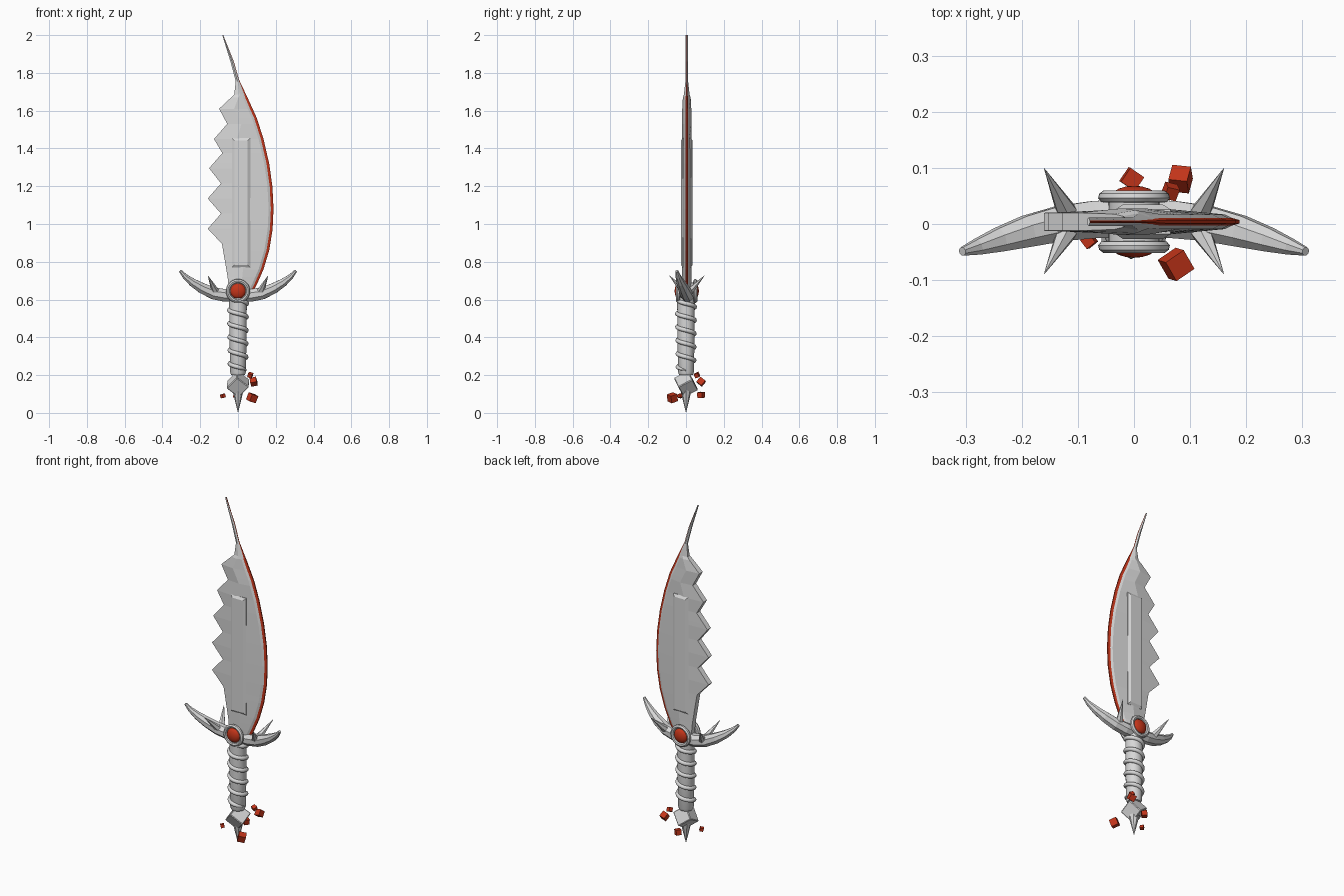
import bpy, bmesh, math
from mathutils import Vector, Euler

if "Cube" in bpy.data.objects:
    bpy.data.objects.remove(bpy.data.objects["Cube"])


def material(name, rgb):
    m = bpy.data.materials.new(name)
    m.use_nodes = True
    m.diffuse_color = (*rgb, 1)
    m.node_tree.nodes["Principled BSDF"].inputs["Base Color"].default_value = (*rgb, 1)
    return m


STEEL = material("pale steel", (0.68, 0.68, 0.68))
RED = material("deep red", (0.55, 0.035, 0.01))


def finish(name, bm, *mats, smooth=None):
    bmesh.ops.recalc_face_normals(bm, faces=bm.faces[:])
    mesh = bpy.data.meshes.new(name)
    bm.to_mesh(mesh)
    bm.free()
    ob = bpy.data.objects.new(name, mesh)
    bpy.context.collection.objects.link(ob)
    for m in mats:
        mesh.materials.append(m)
    if smooth:
        bpy.ops.object.select_all(action='DESELECT')
        ob.select_set(True)
        bpy.context.view_layer.objects.active = ob
        bpy.ops.object.shade_smooth_by_angle(angle=math.radians(smooth))
    return ob


def loft(name, rings, mats, rule=None, smooth=None):
    """Skin a list of equal rings of points and cap both ends."""
    bm = bmesh.new()
    loops = [[bm.verts.new(p) for p in r] for r in rings]
    n = len(loops[0])
    for a, b in zip(loops, loops[1:]):
        for i in range(n):
            f = bm.faces.new((a[i], a[(i + 1) % n], b[(i + 1) % n], b[i]))
            f.material_index = rule(i) if rule else 0
    bm.faces.new(loops[0])
    bm.faces.new(loops[-1])
    return finish(name, bm, *mats, smooth=smooth)


def lerp(points, z):
    for (x0, z0), (x1, z1) in zip(points, points[1:]):
        if z0 <= z <= z1:
            return x0 + (x1 - x0) * (z - z0) / (z1 - z0)
    return points[-1][0]


def spike(name, base, tip, radius, sides):
    base, tip = Vector(base), Vector(tip)
    d = tip - base
    bm = bmesh.new()
    bmesh.ops.create_cone(bm, cap_ends=True, segments=sides, radius1=radius,
                          radius2=0.0005, depth=d.length)
    rot = d.to_track_quat('Z', 'Y').to_matrix()
    for v in bm.verts:
        v.co = rot @ v.co + (base + tip) / 2
    return finish(name, bm, STEEL)


def block(name, centre, size, turn, mat, bevel=0):
    bm = bmesh.new()
    bmesh.ops.create_cube(bm, size=size)
    if bevel:
        bmesh.ops.bevel(bm, geom=bm.edges[:], offset=bevel, segments=1, affect='EDGES')
    rot = Euler(turn).to_matrix()
    for v in bm.verts:
        v.co = rot @ v.co + Vector(centre)
    return finish(name, bm, mat)


# Blade: serrated back on one side, curved red cutting edge on the other
serrated = [(-0.045, 0.62), (-0.055, 0.72), (-0.085, 0.895)]
for x, z in [(-0.16, 0.975), (-0.16, 1.135), (-0.153, 1.295), (-0.127, 1.45), (-0.10, 1.61)]:
    serrated += [(x, z), (x + (0.07 if z < 1.6 else 0.08), z + (0.08 if z < 1.6 else 0.075))]
serrated += [(-0.012, 1.755), (-0.04, 1.86), (-0.083, 2.0)]
cutting = [(0.07, 0.62), (0.10, 0.68), (0.135, 0.76), (0.165, 0.86), (0.183, 0.97),
           (0.188, 1.08), (0.182, 1.2), (0.165, 1.32), (0.135, 1.45), (0.10, 1.56),
           (0.05, 1.67), (0.005, 1.765), (-0.022, 1.86), (-0.078, 2.0)]
rings = []
for z in sorted({p[1] for p in serrated + cutting}):
    xl, xr = lerp(serrated, z), lerp(cutting, z)
    w = xr - xl
    s = min(1, w / 0.1)
    t = max(0.3, s)
    half = [(xl, 0.016 * t), (xr - min(0.55 * w, 0.14), 0.024 * t),
            (xr - 0.026 * s, 0.013 * t), (xr - 0.014 * s, 0.007 * t), (xr, 0.003 * t)]
    rings.append([(x, 0.004 - y, z) for x, y in half] +
                 [(x, 0.004 + y, z) for x, y in reversed(half)])
loft("blade", rings, [STEEL, RED], rule=lambda i: int(3 <= i <= 5))

# Raised bevelled panel on each face of the blade
for side, name in ((-1, "front_panel"), (1, "back_panel")):
    loft(name, [[(x, 0.004 + side * y, z) for x, z in
                 ((-0.033 + g, 0.77 + g), (0.065 - g, 0.77 + g),
                  (0.065 - g, 1.455 - g), (-0.033 + g, 1.455 - g))]
                for g, y in ((0, 0.01), (0, 0.022), (0.014, 0.031))], [STEEL])

# Crescent guard: tapering eight-sided section swept along a curve
arm = [(0, 0.01, 0.622, 0.036), (0.07, 0.008, 0.622, 0.036), (0.13, 0.001, 0.633, 0.034),
       (0.19, -0.013, 0.66, 0.030), (0.24, -0.028, 0.69, 0.023),
       (0.28, -0.041, 0.722, 0.015), (0.306, -0.049, 0.752, 0.008)]
path = [(-x, y, z, r) for x, y, z, r in reversed(arm[1:])] + arm
rings = []
for i, (x, y, z, r) in enumerate(path):
    a, b = path[max(i - 1, 0)], path[min(i + 1, len(path) - 1)]
    tangent = (Vector(b[:3]) - Vector(a[:3])).normalized()
    up = Vector((0, 1, 0)).cross(tangent).normalized()
    out = tangent.cross(up)
    rings.append([Vector((x, y, z)) + up * r * math.cos(k) + out * r * math.sin(k)
                  for k in (math.tau * (j + 0.5) / 8 for j in range(8))])
loft("guard", rings, [STEEL])

# Thorns on the guard
for sx in (-1, 1):
    for sy in (-1, 1):
        spike(("right" if sx < 0 else "left") + ("_front" if sy < 0 else "_back") + "_thorn",
              (sx * 0.12, 0.004 + sy * 0.018, 0.645), (sx * 0.16, 0.005 + sy * 0.094, 0.728),
              0.02, 6)


# Round settings with domed gems, on both sides of the guard
def lathe_y(name, profile, sign, mat):
    """Turn (radius, depth) points about the y axis."""
    n = 32
    loft(name, [[(r * math.cos(math.tau * i / n), 0.004 + sign * y,
                  0.645 + r * math.sin(math.tau * i / n)) for i in range(n)]
                for r, y in profile], [mat], smooth=35)


for sign, side in ((-1, "front"), (1, "back")):
    lathe_y(side + "_setting", [(0.045, 0), (0.045, 0.034), (0.058, 0.035), (0.064, 0.042),
                                (0.062, 0.050), (0.054, 0.056), (0.046, 0.053),
                                (0.042, 0.044)], sign, STEEL)
    lathe_y(side + "_gem", [(0.041, 0.035), (0.041, 0.046), (0.036, 0.054), (0.027, 0.059),
                            (0.014, 0.063), (0.002, 0.064)], sign, RED)

# Grip with a spiral wrap
n = 24
loft("grip", [[(r * math.cos(math.tau * i / n), r * math.sin(math.tau * i / n), z)
               for i in range(n)] for r, z in
              ((0.036, 0.20), (0.042, 0.215), (0.045, 0.40), (0.047, 0.62))],
     [STEEL], smooth=40)
rings = []
turns, steps = 5.3, 130
for i in range(steps + 1):
    f = i / steps
    a, z, core = math.tau * turns * f, 0.225 + 0.375 * f, 0.043 + 0.004 * f
    radius = 0.012 * min(1, 0.2 + 20 * min(f, 1 - f))
    d = Vector((math.cos(a), -math.sin(a), 0))
    rings.append([d * (core + radius * math.cos(k)) + Vector((0, 0, z + radius * math.sin(k)))
                  for k in (math.tau * j / 8 for j in range(8))])
loft("grip_wrap", rings, [STEEL], smooth=50)

# Pommel and its point
block("pommel", (0, 0, 0.153), 0.085, (0.6, 0.62, 0.35), STEEL, bevel=0.004)
spike("pommel_point", (0, 0, 0.13), (0, 0, 0), 0.032, 8)

# Floating red shards around the pommel
shards = [((0.075, -0.072, 0.08), 0.04), ((0.083, 0.08, 0.165), 0.034),
          ((0.065, 0.058, 0.2), 0.023), ((-0.004, 0.08, 0.095), 0.03),
          ((-0.08, -0.03, 0.09), 0.02)]
for i, (centre, size) in enumerate(shards):
    block(f"shard_{i + 1}", centre, size, (0.3 + i, 0.25 + 0.4 * i, 0.6 + 0.7 * i), RED)
